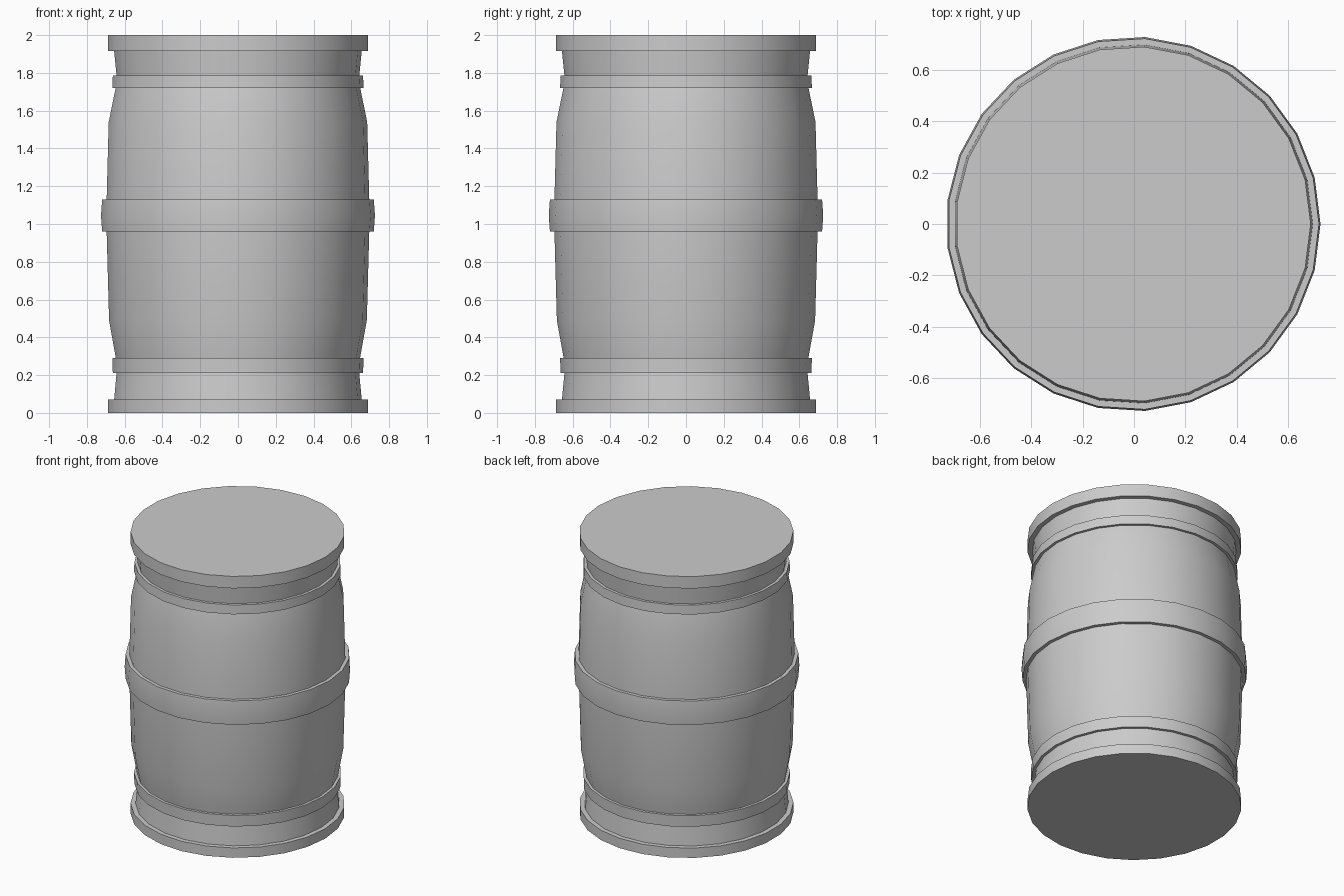
import bpy, bmesh, math
from mathutils import Vector

if "Cube" in bpy.data.objects:
    bpy.data.objects.remove(bpy.data.objects["Cube"])

SIDES = 25          # facets around the barrel
SHIFT_X = -0.003    # centres the odd-sided outline on x = 0

# Outline from bottom to top: (radius, height)
profile = [
    (0.69, 0.00), (0.69, 0.07),                                # bottom rim
    (0.658, 0.07), (0.645, 0.21),                              # lower neck
    (0.665, 0.21), (0.668, 0.29),                              # lower hoop
    (0.649, 0.29), (0.685, 0.49), (0.698, 0.96),               # lower belly
    (0.722, 0.96), (0.728, 1.045), (0.722, 1.13),              # middle hoop
    (0.698, 1.13), (0.687, 1.54), (0.650, 1.72),               # upper belly
    (0.668, 1.72), (0.665, 1.785),                             # upper hoop
    (0.645, 1.785), (0.658, 1.915),                            # upper neck
    (0.69, 1.915), (0.69, 2.00),                               # top rim
]


def lathe(name, points):
    bm = bmesh.new()
    rings = []
    for r, z in points:
        rings.append([bm.verts.new((r * math.cos(i * math.tau / SIDES) + SHIFT_X,
                                    r * math.sin(i * math.tau / SIDES), z))
                      for i in range(SIDES)])
    for a, b in zip(rings, rings[1:]):
        for i in range(SIDES):
            j = (i + 1) % SIDES
            bm.faces.new((a[i], a[j], b[j], b[i]))
    # flat bottom and lid
    bm.faces.new(rings[0][::-1])
    bm.faces.new(rings[-1])
    mesh = bpy.data.meshes.new(name)
    bm.to_mesh(mesh)
    bm.free()
    obj = bpy.data.objects.new(name, mesh)
    bpy.context.collection.objects.link(obj)
    bpy.context.view_layer.objects.active = obj
    obj.select_set(True)
    bpy.ops.object.shade_smooth_by_angle(angle=math.radians(30))
    obj.select_set(False)
    return obj


# Barrel with hoops and rims as one closed shell
lathe("barrel", profile)
